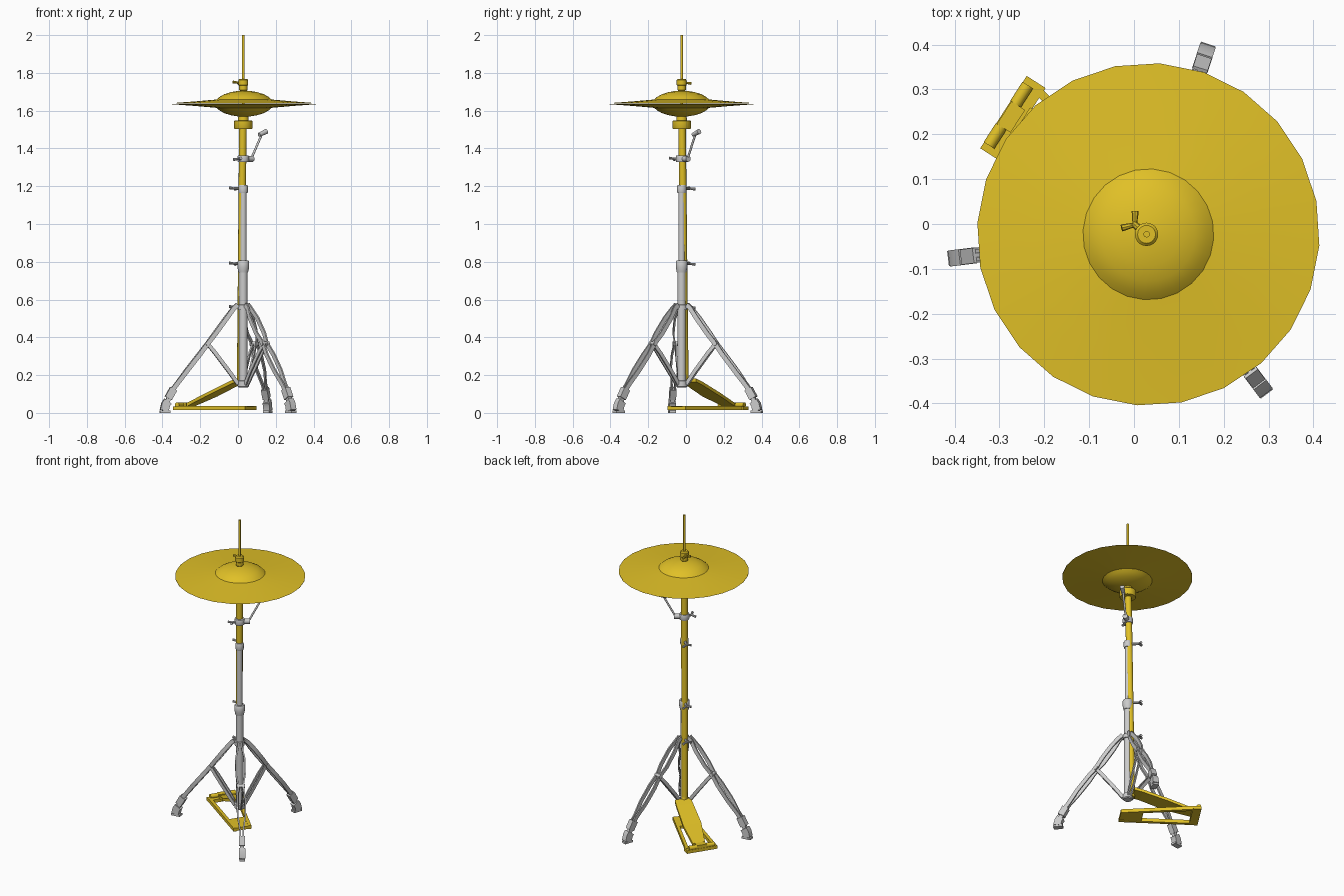
import bpy, bmesh, math
from mathutils import Vector, Matrix

if "Cube" in bpy.data.objects:
    bpy.data.objects.remove(bpy.data.objects["Cube"])

AX, AY = 0.028, -0.023          # stand axis
gold = bpy.data.materials.new("gold")
gold.diffuse_color = (0.75, 0.53, 0.02, 1)
gold.use_nodes = True
gold.node_tree.nodes["Principled BSDF"].inputs["Base Color"].default_value = gold.diffuse_color


def finish(name, bm, mat=None, mtx=None):
    bmesh.ops.recalc_face_normals(bm, faces=bm.faces)
    me = bpy.data.meshes.new(name)
    if mtx:
        bm.transform(mtx)
    bm.to_mesh(me)
    bm.free()
    ob = bpy.data.objects.new(name, me)
    bpy.context.collection.objects.link(ob)
    if mat:
        me.materials.append(mat)
    return ob


def lathe(name, profile, mat=None, seg=16, phase=0.0, mtx=None):
    """Spin (radius, z) points around the stand axis, capping open ends."""
    bm = bmesh.new()
    rings = []
    for r, z in profile:
        rings.append([bm.verts.new((r * math.cos(phase + i * math.tau / seg),
                                    r * math.sin(phase + i * math.tau / seg), z)) for i in range(seg)])
    for a, b in zip(rings, rings[1:]):
        for i in range(seg):
            j = (i + 1) % seg
            bm.faces.new((a[i], a[j], b[j], b[i]))
    bm.faces.new(rings[0])
    bm.faces.new(rings[-1])
    return finish(name, bm, mat, mtx or Matrix.Translation((AX, AY, 0)))


def rod(name, a, b, r1, r2=None, mat=None, seg=12, mtx=None):
    a, b = Vector(a), Vector(b)
    d = b - a
    m = Matrix.Translation(a) @ d.to_track_quat('Z', 'Y').to_matrix().to_4x4()
    return lathe(name, [(r1, 0), (r2 or r1, d.length)], mat, seg, mtx=(mtx @ m) if mtx else m)


def slab(name, pts, thick, mat=None):
    """Polygon of 3D points thickened downwards."""
    bm = bmesh.new()
    top = [bm.verts.new(p) for p in pts]
    low = [bm.verts.new((p[0], p[1], p[2] - thick)) for p in pts]
    n = len(pts)
    bm.faces.new(top)
    bm.faces.new(low)
    for i in range(n):
        j = (i + 1) % n
        bm.faces.new((top[i], top[j], low[j], low[i]))
    return finish(name, bm, mat)


def strap(name, path, wide, thick, mtx):
    """Flat bar along (x, y, z) points; wide in the xz plane, thin in y."""
    bm = bmesh.new()
    pts = [Vector(p) for p in path]
    rings = []
    for i, p in enumerate(pts):
        d = pts[min(i + 1, len(pts) - 1)] - pts[max(i - 1, 0)]
        n = Vector((-d.z, 0, d.x)).normalized() * wide / 2
        t = Vector((0, thick / 2, 0))
        rings.append([bm.verts.new(p + v) for v in (n + t, n - t, -n - t, -n + t)])
    for a, b in zip(rings, rings[1:]):
        for i in range(4):
            j = (i + 1) % 4
            bm.faces.new((a[i], a[j], b[j], b[i]))
    bm.faces.new(rings[0])
    bm.faces.new(rings[-1])
    return finish(name, bm, None, mtx)


def wing_nut(name, angle, z, r0, r1, mat=None):
    m = Matrix.Translation((AX, AY, z)) @ Matrix.Rotation(math.radians(angle), 4, 'Z')
    rod(name + "_stem", (r0, 0, 0), (r1, 0, 0), 0.009, 0.007, mat, 8, m)
    for s in (-1, 1):
        rod(name + "_wing", (r1 - 0.006, 0, 0), (r1 + 0.012, s * 0.024, s * 0.004), 0.005, 0.008, mat, 8, m)


# cymbals
ph = math.radians(86.2)
shape = [(0.382, 0.003), (0.26, 0.012), (0.146, 0.022), (0.13, 0.036),
         (0.105, 0.050), (0.07, 0.061), (0.035, 0.067), (0.012, 0.069)]
for name, s in (("top_cymbal", 1), ("bottom_cymbal", -1)):
    prof = [(r, 1.637 + s * z) for r, z in shape]
    inner = [(r, 1.637 + s * (z - 0.0025)) for r, z in reversed(shape)]
    lathe(name, prof + inner, gold, 24, ph, Matrix.Translation((0.032, -0.023, 0)))

# pull rod, clutch and cymbal seat
lathe("pull_rod", [(0.007, 1.5), (0.007, 2.0)], gold, 12)
lathe("clutch", [(0.018, 1.69), (0.018, 1.705), (0.022, 1.71), (0.022, 1.732), (0.026, 1.736),
                 (0.026, 1.762), (0.02, 1.768)], gold, 20)
wing_nut("clutch_nut", 141, 1.748, 0.02, 0.04, gold)
lathe("cymbal_seat", [(0.046, 1.503), (0.049, 1.508), (0.049, 1.544), (0.044, 1.549), (0.028, 1.549),
                      (0.026, 1.575)], gold, 24)

# leaning gold tube reaching down to the pedal
rod("gold_tube", (0.012, -0.004, 0.15), (0.026, -0.021, 1.51), 0.018, 0.02, gold, 16)

# grey telescoping tubes and collars
lathe("lower_tube", [(0.022, 0.14), (0.022, 0.76)], seg=20)
lathe("upper_tube", [(0.017, 0.75), (0.017, 1.18)], seg=20)
lathe("lower_collar", [(0.025, 0.742), (0.028, 0.755), (0.031, 0.772), (0.031, 0.8), (0.027, 0.806)], seg=20)
lathe("upper_collar", [(0.022, 1.163), (0.024, 1.168), (0.024, 1.2), (0.021, 1.206)], seg=20)
lathe("leg_collar", [(0.029, 0.545), (0.029, 0.57), (0.025, 0.574)], seg=20)
lathe("leg_hub", [(0.025, 0.135), (0.03, 0.14), (0.03, 0.168), (0.024, 0.172)], seg=20)
for z, name in ((0.79, "lower_nut"), (1.188, "upper_nut"), (0.56, "leg_nut")):
    wing_nut(name, 137, z, 0.018, 0.068)

# side clamp with angled arm
lathe("arm_clamp", [(0.028, 1.327), (0.03, 1.332), (0.03, 1.358), (0.028, 1.363)], seg=20)
wing_nut("arm_nut", 238, 1.345, 0.02, 0.05)
rod("arm_pivot", (0.04, -0.015, 1.345), (0.078, 0.012, 1.345), 0.016)
rod("arm", (0.07, 0.008, 1.345), (0.126, 0.05, 1.475), 0.006)
rod("arm_tip", (0.112, 0.038, 1.472), (0.15, 0.07, 1.49), 0.011, 0.014)

# three double-strap legs
for k, ang in enumerate((72, 187, 307)):
    m = Matrix.Translation((AX, AY, 0)) @ Matrix.Rotation(math.radians(ang), 4, 'Z')
    for s in (-1, 1):
        leg = [(0.03, .010, .572), (0.05, .010, .555), (0.09, .025, .502), (0.15, .026, .42), (0.19, .013, .367),
               (0.235, .023, .308), (0.30, .022, .225), (0.355, .009, .152), (0.388, .009, .108)]
        strap(f"leg_{k}_strap", [(r, s * t, z) for r, t, z in leg], 0.024, 0.009, m)
        brace = [(0.195, .006, .372), (0.15, .012, .317), (0.08, .012, .225), (0.027, .008, .152)]
        strap(f"leg_{k}_brace", [(r, s * t, z) for r, t, z in brace], 0.02, 0.008, m)
    rod(f"leg_{k}_joint", (0.19, -.024, .367), (0.19, .024, .367), 0.012, mtx=m)
    # foot
    strap(f"foot_{k}_socket", [(0.372, 0, .128), (0.40, 0, .078)], 0.04, 0.034, m)
    strap(f"foot_{k}_neck", [(0.395, 0, .085), (0.412, 0, .04)], 0.024, 0.022, m)
    strap(f"foot_{k}_rubber", [(0.402, 0, .062), (0.414, 0, .045), (0.422, 0, .012)], 0.045, 0.036, m)
    strap(f"foot_{k}_sole", [(0.39, 0, .006), (0.446, 0, .006)], 0.012, 0.034, m)

# pedal: points given along the heel-to-toe line and across it
heel, toe = Vector((-0.270, 0.236)), Vector((0.067, -0.05))
W = Vector((0.54, 0.84))
D = Vector((-0.84, 0.54))


def quad(c, half_len, half_wid, z):
    return [(*(c + D * a * half_len + W * b * half_wid), z) for a, b in ((1, 1), (1, -1), (-1, -1), (-1, 1))]


slab("heel_plate", quad(heel, 0.025, 0.096, 0.034), 0.02, gold)
slab("heel_hinge_block", quad(heel + D * 0.005, 0.018, 0.03, 0.055), 0.03, gold)
for s in (-1, 1):
    c = heel + W * s * 0.055 + D * 0.012
    rod("heel_hinge", (*(c - W * 0.025), 0.042), (*(c + W * 0.025), 0.042), 0.014, mat=gold)
    a, b = heel + W * s * 0.085, toe + W * s * 0.046
    slab("base_rail", [(*p, 0.036) for p in (a + W * 0.01, a - W * 0.01, b - W * 0.01, b + W * 0.01)], 0.022, gold)
back = toe.lerp(heel, 0.3)
slab("base_toe_plate", [(*(toe + W * .056), .034), (*(toe - W * .056), .034),
                        (*(back - W * .066), .034), (*(back + W * .066), .034)], 0.018, gold)

# sloping footboard in three sections
stations = [((-0.252, 0.228), 0.038, 0.052), ((-0.14, 0.135), 0.057, 0.105),
            ((-0.02, 0.042), 0.052, 0.166), ((0.015, 0.012), 0.05, 0.182)]
for (c0, w0, z0), (c1, w1, z1) in zip(stations, stations[1:]):
    c0, c1 = Vector(c0), Vector(c1)
    slab("footboard", [(*(c0 + W * w0), z0), (*(c0 - W * w0), z0),
                       (*(c1 - W * w1), z1), (*(c1 + W * w1), z1)], 0.018, gold)
rod("pedal_link", (0.012, 0.008, 0.165), (0.012, -0.004, 0.2), 0.014, mat=gold)

bpy.ops.object.select_all(action='SELECT')
bpy.context.view_layer.objects.active = bpy.context.selected_objects[0]
bpy.ops.object.shade_smooth_by_angle(angle=math.radians(35))
